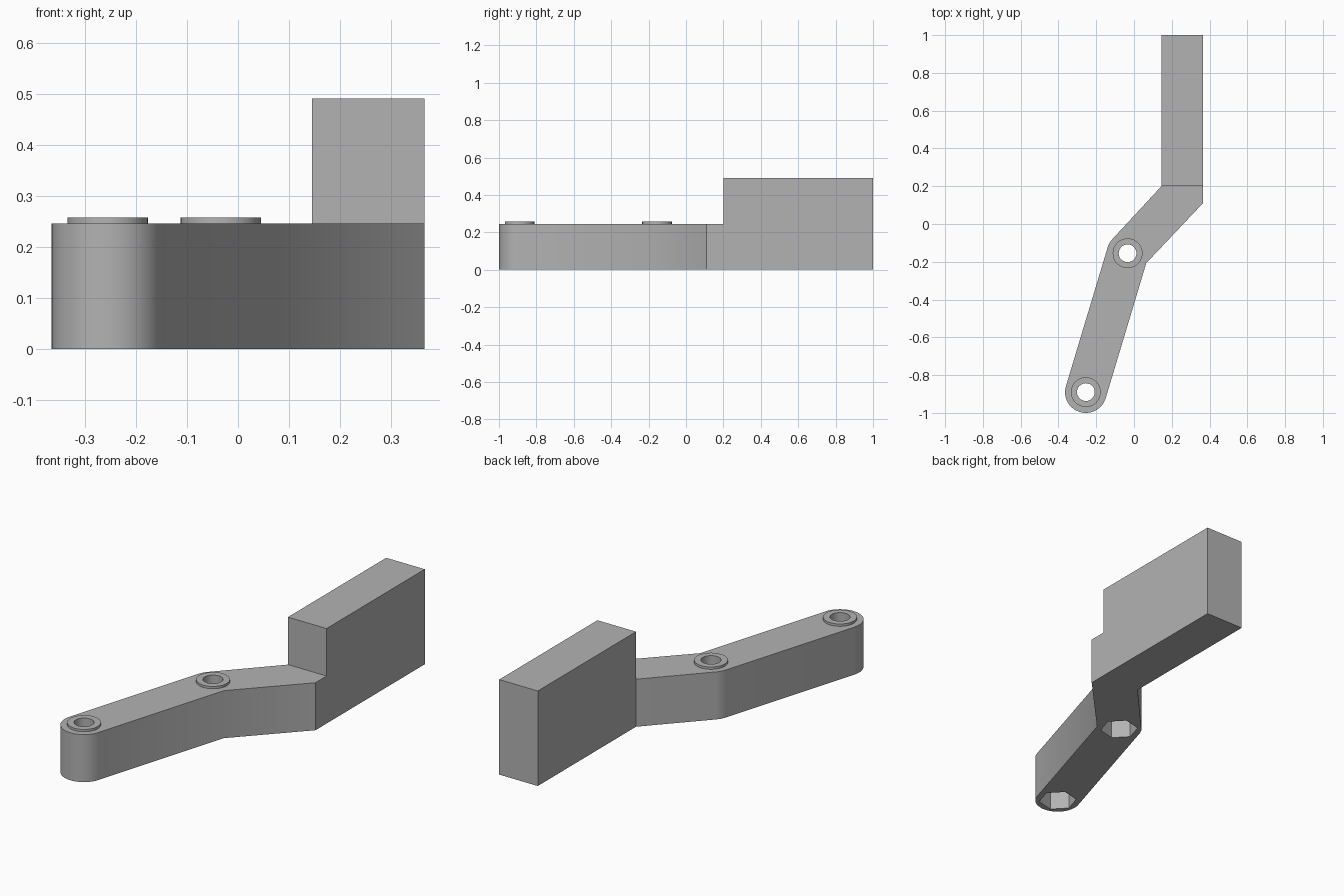
import bpy, bmesh
from math import cos, sin, pi, radians
from mathutils import Vector

if "Cube" in bpy.data.objects:
    bpy.data.objects.remove(bpy.data.objects["Cube"], do_unlink=True)

ARM_TOP, GRIP_TOP, HALF_WIDTH = 0.245, 0.49, 0.11
BOSS_TOP, BOSS_R, HOLE_R = 0.257, 0.079, 0.047
NUT_R, NUT_DEPTH = 0.092, 0.12
TIP, ELBOW = (-0.255, -0.89), (-0.034, -0.155)
LOWER_DIR, UPPER_DIR = 73.3, 46.7   # headings of the two arm sections, degrees

grey = bpy.data.materials.new("plain grey")
grey.use_nodes = True
colour = (0.45, 0.45, 0.45, 1)
grey.diffuse_color = colour
grey.node_tree.nodes["Principled BSDF"].inputs["Base Color"].default_value = colour


def make_object(name, bm):
    bmesh.ops.recalc_face_normals(bm, faces=bm.faces)
    mesh = bpy.data.meshes.new(name)
    bm.to_mesh(mesh)
    bm.free()
    mesh.materials.append(grey)
    obj = bpy.data.objects.new(name, mesh)
    bpy.context.collection.objects.link(obj)
    return obj


def arc(centre, radius, start, end, steps):
    angles = [radians(start + (end - start) * i / steps) for i in range(steps + 1)]
    return [(centre[0] + radius * cos(a), centre[1] + radius * sin(a)) for a in angles]


def raise_faces(bm, faces, height, keep):
    out = bmesh.ops.extrude_face_region(bm, geom=faces, use_keep_orig=keep)["geom"]
    verts = [g for g in out if isinstance(g, bmesh.types.BMVert)]
    bmesh.ops.translate(bm, verts=verts, vec=(0, 0, height))
    return [g for g in out if isinstance(g, bmesh.types.BMFace)]


def prism(name, centre, radius, sides, turn, low, high):
    bm = bmesh.new()
    ring = arc(centre, radius, turn, turn + 360, sides)[:-1]
    face = bm.faces.new([bm.verts.new((x, y, low)) for x, y in ring])
    raise_faces(bm, [face], high - low, True)
    return make_object(name, bm)


def smooth(obj):
    bpy.ops.object.select_all(action='DESELECT')
    obj.select_set(True)
    bpy.context.view_layer.objects.active = obj
    bpy.ops.object.shade_smooth_by_angle(angle=radians(30))


# Bent arm with rounded tip and elbow, joined to the taller straight grip
bm = bmesh.new()
outline = [(0.365, 0.2), (0.145, 0.2)]
outline += arc(ELBOW, HALF_WIDTH, UPPER_DIR + 90, LOWER_DIR + 90, 6)
outline += arc(TIP, HALF_WIDTH, LOWER_DIR + 90, LOWER_DIR + 270, 32)
outline += [(0.065, -0.207), (0.365, 0.11)]
verts = [bm.verts.new((x, y, 0)) for x, y in outline]
arm_face = bm.faces.new(verts)
back = [bm.verts.new((x, 1, 0)) for x in (0.145, 0.365)]
grip_face = bm.faces.new([verts[0], verts[1]] + back)
tops = raise_faces(bm, [arm_face, grip_face], ARM_TOP, True)
grip_top = max(tops, key=lambda f: f.calc_center_median().y
               if abs(f.calc_center_median().z - ARM_TOP) < 0.001 else -9)
raise_faces(bm, [grip_top], GRIP_TOP - ARM_TOP, False)
lever = make_object("lever_arm_and_grip", bm)

# Bolt holes through the arm, with hexagonal nut pockets underneath
for centre in (TIP, ELBOW):
    for cutter in (prism("hole_cutter", centre, HOLE_R, 32, 0, -0.1, 0.4),
                   prism("nut_cutter", centre, NUT_R, 6, LOWER_DIR, -0.1, NUT_DEPTH)):
        cutter.hide_render = True
        mod = lever.modifiers.new("cut", 'BOOLEAN')
        mod.operation, mod.solver, mod.object = 'DIFFERENCE', 'EXACT', cutter
        bpy.context.view_layer.objects.active = lever
        bpy.ops.object.modifier_apply(modifier=mod.name)
        bpy.data.objects.remove(cutter, do_unlink=True)
smooth(lever)

# Raised washer ring around each hole
for name, (cx, cy) in (("tip_boss", TIP), ("elbow_boss", ELBOW)):
    bm = bmesh.new()
    profile = [(BOSS_R, ARM_TOP), (BOSS_R, BOSS_TOP), (HOLE_R, BOSS_TOP), (HOLE_R, ARM_TOP)]
    points = [bm.verts.new((cx + r, cy, z)) for r, z in profile]
    edges = [bm.edges.new(pair) for pair in zip(points, points[1:])]
    bmesh.ops.spin(bm, geom=points + edges, cent=(cx, cy, 0), axis=(0, 0, 1),
                   angle=2 * pi, steps=32, use_merge=True)
    bmesh.ops.remove_doubles(bm, verts=bm.verts, dist=0.0001)
    boss = make_object(name, bm)
    # Turn the open ring outwards if needed
    top = next(p for p in boss.data.polygons if abs(p.normal.z) > 0.9)
    if top.normal.dot(Vector((0, 0, 1))) < 0:
        boss.data.flip_normals()
    smooth(boss)
